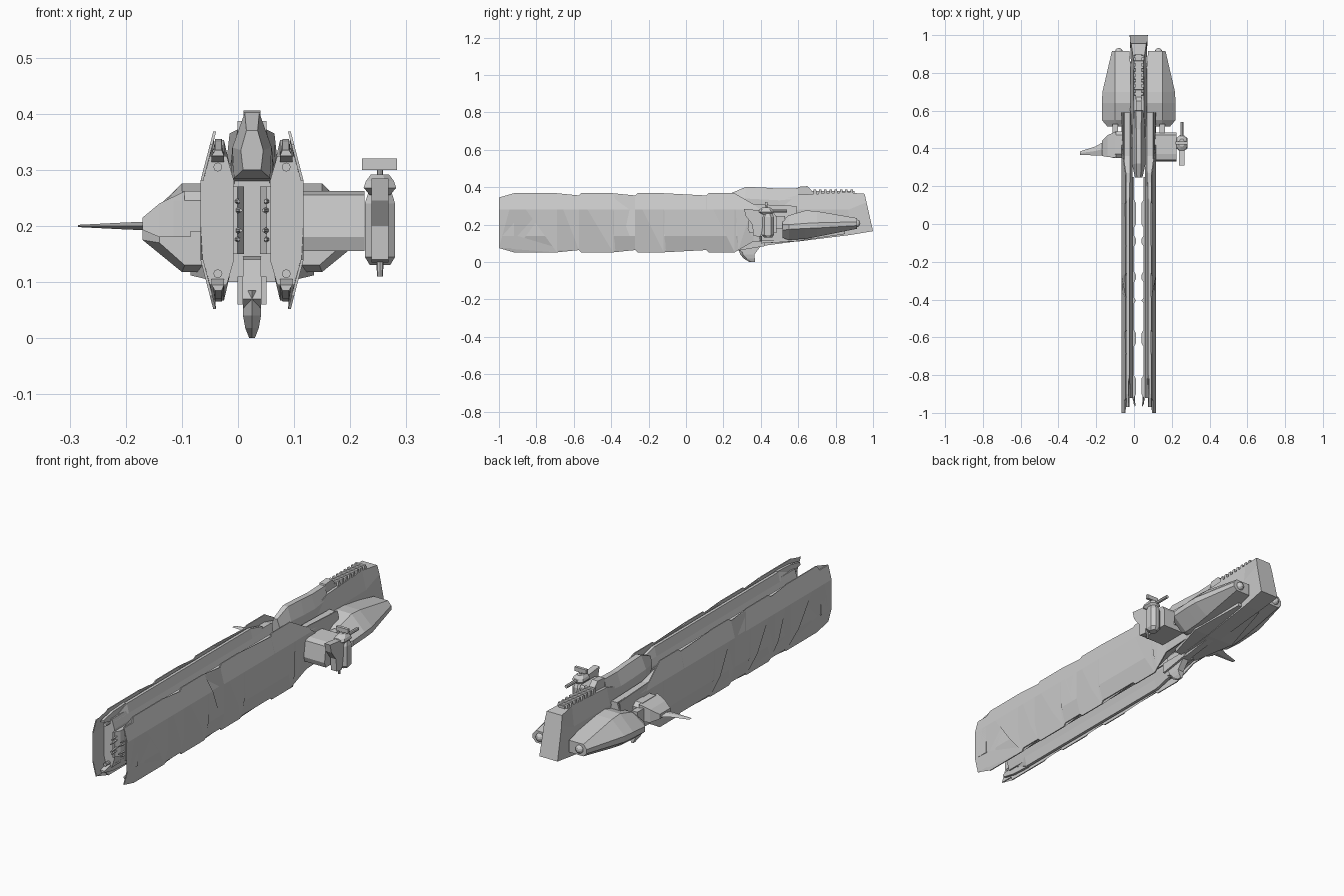
import bpy, bmesh
from mathutils import Vector

if "Cube" in bpy.data.objects:
    bpy.data.objects.remove(bpy.data.objects["Cube"])

CX, CZ = 0.025, 0.21   # ship axis: u is measured from CX, rails are symmetric about CZ


def finish(bm, name):
    bmesh.ops.recalc_face_normals(bm, faces=bm.faces)
    me = bpy.data.meshes.new(name)
    bm.to_mesh(me)
    bm.free()
    ob = bpy.data.objects.new(name, me)
    ob.location.x = CX
    bpy.context.collection.objects.link(ob)
    return ob


def loft(name, rings):
    """Skin a list of rings (each a list of xyz points) and cap both ends."""
    bm = bmesh.new()
    vs = [[bm.verts.new(p) for p in r] for r in rings]
    n = len(vs[0])
    for a, b in zip(vs, vs[1:]):
        for i in range(n):
            bm.faces.new((a[i], a[(i + 1) % n], b[(i + 1) % n], b[i]))
    bm.faces.new(vs[0])
    bm.faces.new(vs[-1][::-1])
    return finish(bm, name)


def prism_u(name, prof, u0, u1):
    """Extrude a (y, z) profile across the ship."""
    return loft(name, [[(u, y, z) for y, z in prof] for u in (u0, u1)])


def prism_z(name, prof, z0, z1):
    """Extrude a (u, y) profile vertically."""
    return loft(name, [[(u, y, z) for u, y in prof] for z in (z0, z1)])


def box(name, u0, u1, y0, y1, z0, z1):
    return prism_u(name, [(y0, z0), (y1, z0), (y1, z1), (y0, z1)], u0, u1)


def cylinder(name, p0, p1, r0, r1, n=8):
    p0, p1 = Vector(p0), Vector(p1)
    bm = bmesh.new()
    m = (p1 - p0).to_track_quat('Z', 'Y').to_matrix().to_4x4()
    m.translation = (p0 + p1) / 2
    bmesh.ops.create_cone(bm, cap_ends=True, segments=n, radius1=r0, radius2=r1,
                          depth=(p1 - p0).length, matrix=m)
    return finish(bm, name)


def spine_ring(yb, yt, zb, zs, zt, wb, ws, wt):
    """Six-sided ring for the centre hull: bottom, shoulder, top."""
    ys = yb + (yt - yb) * (zs - zb) / (zt - zb)
    half = [(wb, yb, zb), (ws, ys, zs), (wt, yt, zt)]
    return half + [(-u, y, z) for u, y, z in reversed(half)]


# outline of the armour plates, upper half
plate_top = [(-0.92, .07), (-1, .07), (-1, .135), (-.935, .135), (-.92, .158)]
for a, b in ((-.69, -.56), (-.39, -.26), (-.12, .12)):
    plate_top += [(a, .158), (a + .012, .146), (b - .012, .146), (b, .158)]
plate_top += [(.26, .158), (.28, .146), (.36, .10), (.59, .09)]
plate_prof = [(y, CZ + h) for y, h in plate_top] + [(y, CZ - h) for y, h in reversed(plate_top)]


def armour_plate(name, s):
    bm = bmesh.new()
    a, b = [[bm.verts.new((s * u, y, z)) for y, z in plate_prof] for u in (.087, .092)]
    n = len(a)
    for i in range(n):
        bm.faces.new((a[i], a[(i + 1) % n], b[(i + 1) % n], b[i]))
    bm.faces.new(a)
    bm.faces.new(b[::-1])
    bmesh.ops.triangulate(bm, faces=[f for f in bm.faces if len(f.verts) > 4])
    for z in (CZ - .07, CZ + .07):
        bmesh.ops.bisect_plane(bm, geom=bm.verts[:] + bm.edges[:] + bm.faces[:],
                               plane_co=(0, 0, z), plane_no=(0, 0, 1))
    for v in bm.verts:   # lean the upper and lower strips inward
        v.co.x -= s * max(0, abs(v.co.z - CZ) - .07) * .26
    bmesh.ops.dissolve_limit(bm, angle_limit=.01, verts=bm.verts, edges=bm.edges)
    return finish(bm, name)


for s, side in ((-1, "left"), (1, "right")):
    # long rails: plate, solid core, ridges, notched inner flange
    armour_plate(f"{side}_armour_plate", s)
    half = [(.087, .07), (.075, .115), (.045, .115), (.032, .07)]
    sec = half + [(u, -h) for u, h in reversed(half)]
    loft(f"{side}_rail_core", [[(s * u, y, CZ + h * k) for u, h in sec]
                               for y, k in ((-.92, 1), (.27, 1), (.36, .8), (.59, .75))])
    for v, lab in ((1, "upper"), (-1, "lower")):
        loft(f"{side}_{lab}_ridge", [[(s * u, y, CZ + v * h) for u, h in
                                      ((.066, .1), (.064, t), (.05, t), (.04, .1))]
                                     for y, t in ((-.9, .105), (-.8, .143), (.13, .143), (.22, .12))])
        loft(f"{side}_{lab}_prow_spike", [[(s * u, y, CZ + v * h) for u, h in
                                           ((.072, lo), (.066, hi), (.054, hi), (.05, lo))]
                                          for y, lo, hi in ((-.8, .1, .145), (-.9, .1, .14), (-.97, .115, .125))])
        cylinder(f"{side}_{lab}_prow_gun", (s * .061, -.9, CZ + v * .095), (s * .061, -.95, CZ + v * .095), .008, .008)
        # claw-like emitters in the slot
        for k, zz in enumerate((.018, .034)):
            cylinder(f"{side}_{lab}_emitter_{k}", (s * .03, -.88, CZ + v * zz),
                     (s * (.02 + .004 * k), -.965 + .012 * k, CZ + v * zz), .009, .003, 6)
    flange = [(.034, .25), (.026, .25)]
    for a, b in ((.13, .0), (-.06, -.1), (-.25, -.29), (-.39, -.42), (-.56, -.63), (-.80, -.90)):
        flange += [(.026, a), (.014, a - .02), (.014, b - .0), (.026, b - .02)] if a - b > .03 else \
                  [(.026, a), (.014, a - .015), (.026, a - .03)]
    flange += [(.026, -.93), (.034, -.93)]
    prism_z(f"{side}_inner_flange", [(s * u, y) for u, y in flange], .15, .27)

    # side hull pods with rear thrusters
    def pod(y, ui, uo, um, zb, z1, z2, zt):
        return [(s * u, y, z) for u, z in ((ui, zb), (um, zb), (uo, z1), (uo, z2), (um, zt), (ui, zt))]
    loft(f"{side}_pod", [pod(.515, .03, .165, .12, .13, .17, .2, .225),
                         pod(.55, .03, .195, .125, .118, .175, .2, .25),
                         pod(.64, .03, .195, .125, .125, .18, .207, .276),
                         pod(.70, .03, .192, .125, .135, .182, .21, .272),
                         pod(.915, .05, .142, .125, .178, .195, .215, .235)])
    bm = bmesh.new()
    bmesh.ops.create_uvsphere(bm, u_segments=12, v_segments=8, radius=.02)
    bmesh.ops.translate(bm, verts=bm.verts, vec=(s * .105, .912, .207))
    finish(bm, f"{side}_thruster")
    # neck bracing between pod and rail
    box(f"{side}_pod_brace", s * .11, s * .14, .35, .53, .18, .245)
    loft(f"{side}_under_wedge", [[(s * u, y, z) for u, z in ((.0, zb), (w, zb), (w, .19), (0, .19))]
                                 for y, zb, w in ((.4, .1, .06), (.6, .112, .11), (.85, .15, .06))])

# centre hull, tail and bridge tower
loft("center_hull", [spine_ring(.4, .4, .10, .24, .30, .025, .034, .03),
                     spine_ring(.6, .6, .11, .28, .36, .035, .045, .028),
                     spine_ring(.88, .86, .145, .28, .372, .042, .042, .026),
                     spine_ring(1.0, .955, .165, .32, .365, .048, .045, .04)])
loft("bridge_tower", [spine_ring(.25, .245, .30, .335, .37, .016, .02, .01),
                      spine_ring(.31, .32, .285, .34, .402, .032, .035, .013),
                      spine_ring(.40, .42, .28, .335, .398, .037, .036, .013),
                      spine_ring(.5, .5, .28, .33, .392, .035, .033, .013),
                      spine_ring(.6, .6, .29, .34, .395, .03, .028, .014)])
prism_u("tower_cap", [(.59, .36), (.60, .402), (.65, .406), (.67, .385), (.68, .36)], -.015, .015)
for i in range(8):
    y = .68 + .028 * i
    prism_u(f"spine_vertebra_{i}", [(y, .35), (y + .003, .387), (y + .016, .387), (y + .019, .35)], -.026, .026)
box("spine_bar", -.016, .016, .66, .9, .355, .38)

# keel and ventral fin
prism_u("keel", [(.28, .07), (.31, .045), (.4, .085), (.7, .125), (.7, .16), (.29, .14)], -.016, .016)
for s in (-1, 1):
    prism_u("keel_rail", [(.27, .06), (.42, .085), (.42, .11), (.27, .11)], s * .016, s * .026)
loft("ventral_fin", [[(-w, a, z), (0, a - .015, z), (w, a, z), (w, b, z), (-w, b, z)]
                     for z, a, b, w in ((.085, .29, .40, .016), (.04, .305, .365, .016),
                                        (.018, .325, .368, .012), (.0, .355, .37, .005))])

# left wing with its block
prism_u("left_wing_block", [(.35, .19), (.35, .245), (.37, .262), (.47, .262), (.49, .245), (.49, .19)], -.125, -.085)
loft("left_wing_root", [[(u, y0, za), (u, y1, za), (u, y1, zb), (u, y0, zb)] for u, y0, y1, za, zb in
                        ((-.12, .35, .49, .18, .262), (-.165, .355, .47, .18, .24), (-.195, .36, .44, .193, .215))])
loft("left_wing", [[(u, y0, .2), (u, (y0 + y1) / 2, .2 - t), (u, y1, .2), (u, (y0 + y1) / 2, .2 + t)]
                   for u, y0, y1, t in ((-.16, .36, .45, .009), (-.23, .363, .41, .006), (-.31, .366, .385, .002))])

# right arm and weapon pod
prism_u("right_arm", [(.34, .155), (.33, .18), (.34, .255), (.37, .262), (.47, .262), (.485, .24), (.485, .155)], .085, .2)


def pod_ring(z, y0, y1, w):
    u, c = .228, .35
    return [(u - w, y0 + .015, z), (u - w * c, y0, z), (u + w * c, y0, z), (u + w, y0 + .015, z),
            (u + w, y1 - .015, z), (u + w * c, y1, z), (u - w * c, y1, z), (u - w, y1 - .015, z)]


loft("weapon_pod", [pod_ring(.13, .42, .46, .018), pod_ring(.145, .405, .47, .027),
                    pod_ring(.24, .405, .47, .027), pod_ring(.262, .415, .46, .02)])
loft("weapon_turret", [pod_ring(.255, .40, .46, .018), pod_ring(.268, .385, .47, .029),
                       pod_ring(.28, .39, .465, .025), pod_ring(.292, .41, .45, .016)])
prism_u("weapon_front_fairing", [(.31, .285), (.32, .245), (.355, .2), (.36, .14), (.40, .135), (.42, .25), (.40, .275)], .213, .243)
cylinder("weapon_barrel", (.228, .45, .272), (.228, .54, .272), .008, .008)
cylinder("weapon_pin", (.228, .40, .14), (.228, .40, .11), .007, .005)
cylinder("sensor_stem", (.228, .43, .285), (.228, .43, .304), .005, .005)
box("sensor_plate", .196, .258, .422, .436, .30, .32)
